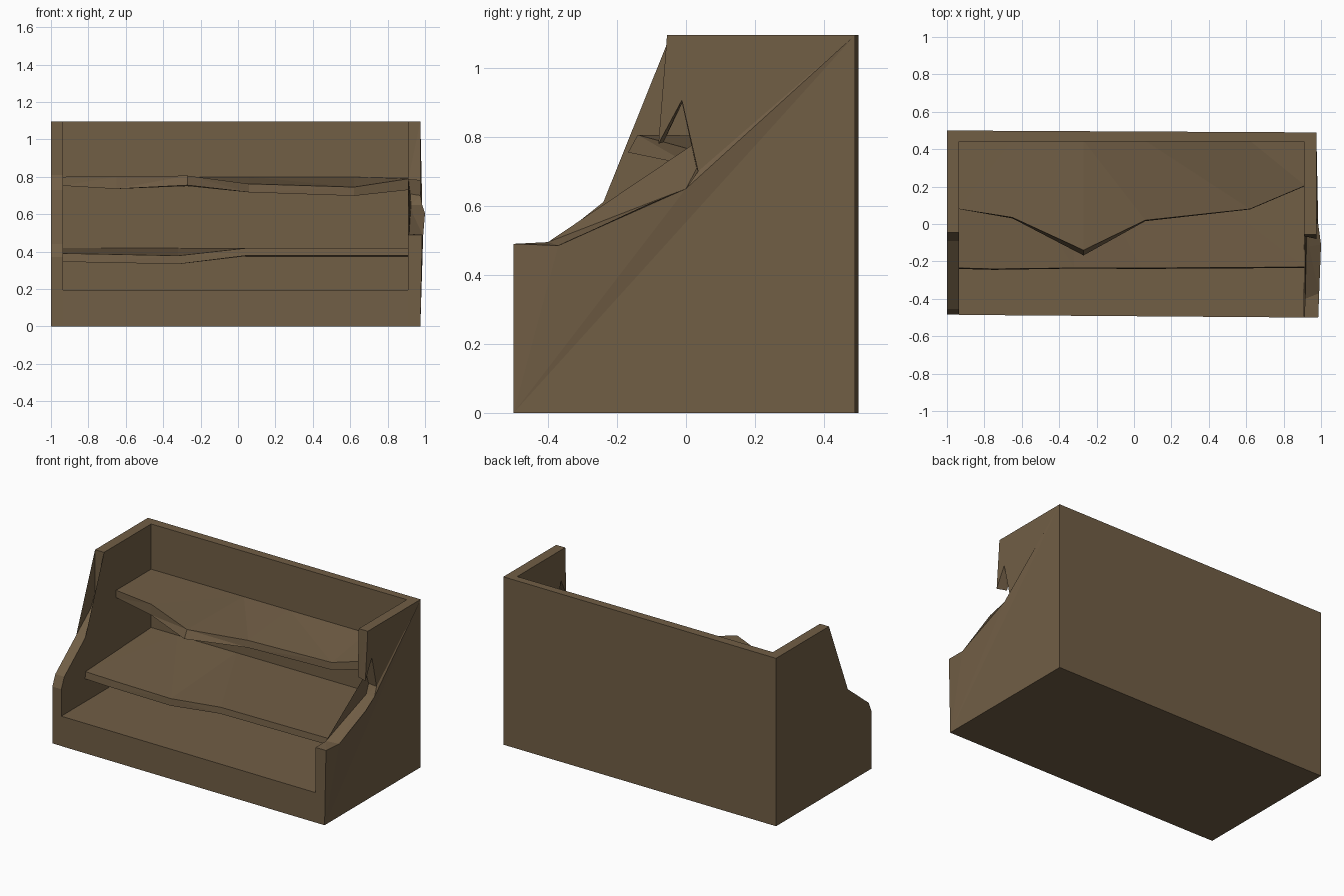
import bpy, bmesh

wood = bpy.data.materials.new("weathered brown wood")
wood.diffuse_color = (0.165, 0.112, 0.060, 1)


def loft(name, rings):
    """Skin a row of matching closed rings, cap the ends, flat shaded."""
    bm = bmesh.new()
    vs = [[bm.verts.new(p) for p in ring] for ring in rings]
    n = len(rings[0])
    for a, b in zip(vs, vs[1:]):
        for i in range(n):
            j = (i + 1) % n
            bm.faces.new((a[i], a[j], b[j], b[i]))
    bm.faces.new(vs[0])
    bm.faces.new(vs[-1])
    bmesh.ops.triangulate(bm, faces=bm.faces[:])
    bmesh.ops.recalc_face_normals(bm, faces=bm.faces[:])
    bmesh.ops.dissolve_limit(bm, angle_limit=0.002, verts=bm.verts[:], edges=bm.edges[:])
    me = bpy.data.meshes.new(name)
    bm.to_mesh(me)
    bm.free()
    me.materials.append(wood)
    ob = bpy.data.objects.new(name, me)
    bpy.context.collection.objects.link(ob)
    return ob


def block(name, x0, x1, front0, front1, back0, back1, z0, z1):
    """Board along x whose front and back may differ at each end."""
    return loft(name, [[(x, f, z0), (x, f, z1), (x, b, z1), (x, b, z0)]
                       for x, f, b in ((x0, front0, back0), (x1, front1, back1))])


# Left side panel: intact stepped profile
left = [(0.5, 0), (-0.485, 0), (-0.485, 0.37), (-0.455, 0.44), (-0.09, 0.73),
        (-0.045, 0.81), (-0.045, 1.095), (0.5, 1.095)]
loft("left_side_panel", [[(x, y, z) for y, z in left] for x in (-1.0, -0.935)])

# Right side panel: broken profile (y, z), splayed outwards along the break
right_outer = [(0.975, 0.49, 0), (0.975, -0.5, 0), (0.985, -0.5, 0.49),
               (0.99, -0.37, 0.485), (1.0, -0.11, 0.605), (0.985, 0, 0.65),
               (0.975, 0.035, 0.70), (0.975, -0.01, 0.91), (0.975, -0.08, 0.78),
               (0.975, -0.055, 1.095), (0.975, 0.49, 1.095)]
right_inner = [(0.91, 0.49, 0), (0.91, -0.5, 0), (0.91, -0.5, 0.49),
               (0.915, -0.40, 0.495), (0.935, -0.12, 0.60), (0.925, 0, 0.65),
               (0.91, 0.03, 0.71), (0.91, -0.01, 0.90), (0.91, -0.065, 0.785),
               (0.91, -0.055, 1.095), (0.91, 0.49, 1.095)]
loft("right_side_panel", [right_inner, right_outer])

# Back board and solid base
block("back_board", -0.935, 0.91, 0.44, 0.44, 0.4995, 0.49, 0, 1.095)
block("base", -0.935, 0.91, -0.486, -0.5, 0.44, 0.44, 0, 0.195)


# Shelves: stations of (x, top y, top z, bottom y, bottom z) along the worn front edge
def shelf(name, z, thick, stations):
    loft(name, [[(x, 0.445, z), (x, yt, zt), (x, yb, zb), (x, 0.445, z - thick)]
                for x, yt, zt, yb, zb in stations])


shelf("lower_shelf", 0.42, 0.045, [
    (-0.937, -0.235, 0.39, -0.24, 0.345), (-0.75, -0.24, 0.387, -0.245, 0.342),
    (-0.32, -0.235, 0.378, -0.238, 0.333), (0.04, -0.235, 0.418, -0.24, 0.378),
    (0.915, -0.23, 0.42, -0.235, 0.38)])
shelf("upper_shelf", 0.80, 0.05, [
    (-0.937, 0.08, 0.80, 0.08, 0.752), (-0.65, 0.035, 0.802, 0.03, 0.735),
    (-0.27, -0.14, 0.806, -0.168, 0.755), (0.06, 0.02, 0.762, 0.015, 0.717),
    (0.62, 0.08, 0.745, 0.078, 0.698), (0.915, 0.205, 0.79, 0.203, 0.73)])
